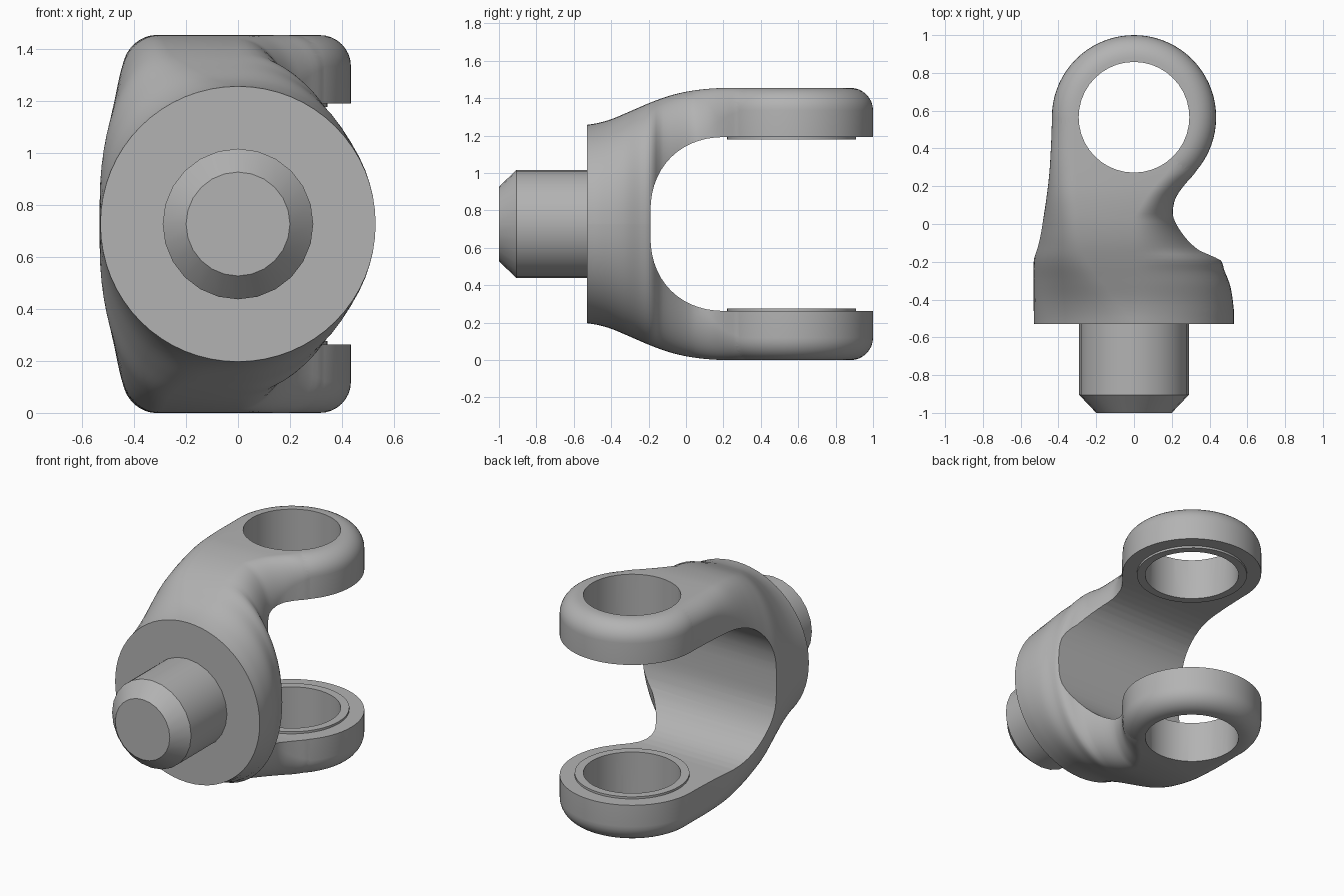
import bpy, bmesh
from math import sin, cos, pi

if "Cube" in bpy.data.objects:
    bpy.data.objects.remove(bpy.data.objects["Cube"])

ZC = 0.7275            # height of the shaft axis and mirror plane
EYE_Y, EYE_R, HOLE_R = 0.565, 0.435, 0.293

steel = bpy.data.materials.new("grey_steel")
steel.use_nodes = True
steel.diffuse_color = (0.45, 0.45, 0.45, 1)
steel.node_tree.nodes["Principled BSDF"].inputs["Base Color"].default_value = (0.45, 0.45, 0.45, 1)


def curve(knots, y):
    """Smooth interpolation through (y, value) knots."""
    n = len(knots)
    i = max(k for k in range(n - 1) if k == 0 or knots[k][0] <= y)

    def slope(k):
        a, b = knots[max(k - 1, 0)], knots[min(k + 1, n - 1)]
        return (b[1] - a[1]) / (b[0] - a[0])
    (y0, v0), (y1, v1) = knots[i], knots[i + 1]
    d = y1 - y0
    t = (y - y0) / d
    return ((2*t**3 - 3*t**2 + 1) * v0 + (t**3 - 2*t**2 + t) * d * slope(i)
            + (3*t**2 - 2*t**3) * v1 + (t**3 - t**2) * d * slope(i + 1))


def loft(name, rings, closed=True):
    """Bridge equal-length rings of points and cap both ends."""
    bm = bmesh.new()
    rows = [[bm.verts.new(p) for p in ring] for ring in rings]
    n = len(rows[0])
    for a, b in zip(rows, rows[1:]):
        for i in range(n):
            j = (i + 1) % n
            bm.faces.new((a[i], a[j], b[j], b[i]))
    bm.faces.new(rows[0])
    bm.faces.new(rows[-1])
    bmesh.ops.recalc_face_normals(bm, faces=bm.faces)
    me = bpy.data.meshes.new(name)
    bm.to_mesh(me)
    bm.free()
    me.materials.append(steel)
    ob = bpy.data.objects.new(name, me)
    bpy.context.collection.objects.link(ob)
    return ob


def lathe(name, profile, segs, axis, centre):
    """Turn (radius, position) pairs around the y or z axis."""
    rings = []
    for r, p in profile:
        ring = []
        for k in range(segs):
            u, v = r * cos(2*pi*k/segs), r * sin(2*pi*k/segs)
            ring.append((u, p, centre + v) if axis == "y" else (u, centre + v, p))
        rings.append(ring)
    return loft(name, rings)


def boolean(target, tool, operation):
    mod = target.modifiers.new(operation.lower(), "BOOLEAN")
    mod.operation, mod.solver, mod.object = operation, "EXACT", tool
    bpy.context.view_layer.objects.active = target
    bpy.ops.object.modifier_apply(modifier=mod.name)
    bpy.data.objects.remove(tool)


def smooth(ob):
    bpy.ops.object.select_all(action="DESELECT")
    ob.select_set(True)
    bpy.context.view_layer.objects.active = ob
    bpy.ops.object.shade_smooth_by_angle(angle=0.56)


# Outline curves of the body along its length
left = [(-.53, .53), (-.3, .532), (-.19, .53), (-.1, .51), (0, .487), (.1, .469),
        (.25, .45), (.4, .44), (.56, .434)]
right = [(-.53, .53), (-.45, .528), (-.33, .51), (-.25, .48), (-.18, .45), (-.14, .37),
         (-.06, .28), (.02, .218), (.07, .206), (.14, .222), (.21, .27), (.27, .322),
         (.34, .355), (.45, .37), (.56, .37)]
height = [(-.53, .53), (-.47, .54), (-.4, .56), (-.3, .602), (-.2, .645), (-.1, .682),
          (0, .707), (.1, .721), (.2, .727), (.56, .7275)]
# Corner rounding: width and height of each elliptical corner
left_rx = [(-.53, .53), (-.19, .28), (.1, .17), (.3, .14), (.56, .12)]
left_rz = [(-.53, .53), (-.19, .52), (.1, .25), (.3, .14), (.56, .12)]
right_rx = [(-.53, .53), (-.19, .45), (.06, .19), (.25, .15), (.56, .14)]
right_rz = [(-.53, .53), (-.19, .645), (.06, .3), (.25, .14), (.56, .12)]


def section(y, n=16):
    h = curve(height, y)

    def quarter(a, rx, rz):
        rx, rz = min(rx, a - .002), min(rz, h - .002)
        return [(a - rx + rx*cos(pi/2*k/n), h - rz + rz*sin(pi/2*k/n)) for k in range(n + 1)]
    r = quarter(curve(right, y), curve(right_rx, y), curve(right_rz, y))
    l = quarter(curve(left, y), curve(left_rx, y), curve(left_rz, y))
    top = r + [(-x, z) for x, z in reversed(l)]
    ring = top + [(x, -z) for x, z in reversed(top)]
    return [(x, y, ZC + z) for x, z in ring]


# Yoke body: round flange flowing into the arms
ROWS = 56
yoke = loft("yoke_body", [section(-.53 + 1.09 * k / ROWS) for k in range(ROWS + 1)])

# Eye ends with rounded outer rims
R = .12
rim = [(EYE_R - R + R*sin(pi/2*k/8), R - R*cos(pi/2*k/8)) for k in range(9)]
eye = lathe("eye", rim + [(r, 2*ZC - z) for r, z in reversed(rim)], 72, "z", EYE_Y)
boolean(yoke, eye, "UNION")

# Gap between the arms, with a rounded throat
GH, GR = .465, .4
arc = [(-.19 + GR - GR*cos(pi/2*k/14)**.92, GH - GR + GR*sin(pi/2*k/14)**.92) for k in range(15)]
gap = [(1.3, -GH)] + [(y, -z) for y, z in reversed(arc)] + arc + [(1.3, GH)]
boolean(yoke, loft("gap", [[(x, y, ZC + z) for y, z in gap] for x in (-.8, .8)]), "DIFFERENCE")

# Pin holes through both eyes
boolean(yoke, lathe("bore", [(HOLE_R, -.2), (HOLE_R, 1.7)], 40, "z", EYE_Y), "DIFFERENCE")
smooth(yoke)

# Thin raised ring on the inner face of each eye
for name, s in (("upper_eye_ring", 1), ("lower_eye_ring", -1)):
    ring = lathe(name, [(.345, ZC + s*(GH + .01)), (.345, ZC + s*(GH - .014))], 48, "z", EYE_Y)
    boolean(ring, lathe("bore", [(HOLE_R, -.2), (HOLE_R, 1.7)], 40, "z", EYE_Y), "DIFFERENCE")
    smooth(ring)

# Shaft stub with chamfered tip
smooth(lathe("shaft", [(.2, -1), (.29, -.905), (.29, -.5)], 24, "y", ZC))
